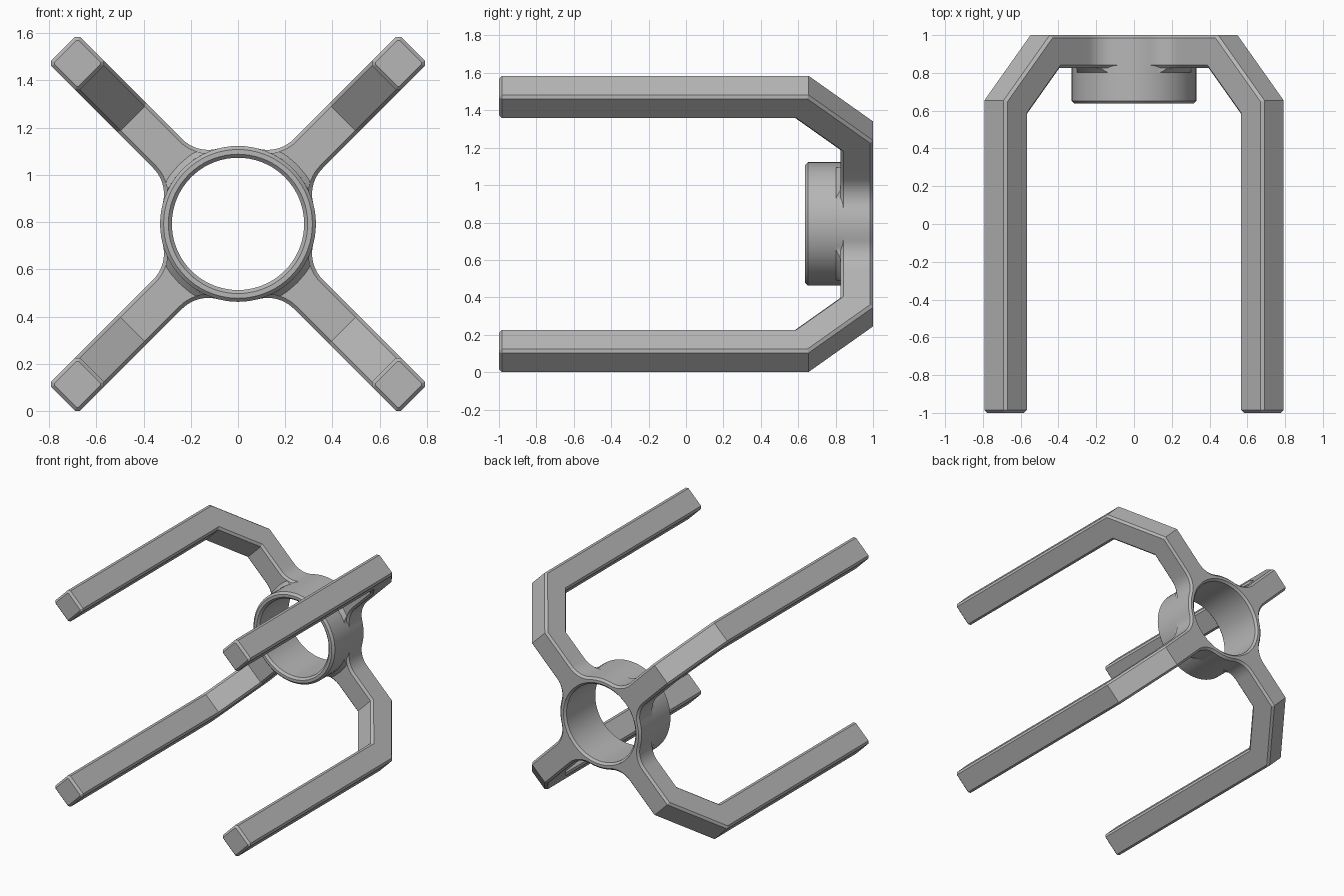
import bpy, bmesh
from math import sin, cos, tan, radians, sqrt, asin, atan2, hypot, pi

cube = bpy.data.objects.get("Cube")
if cube:
    bpy.data.objects.remove(cube, do_unlink=True)

MID_Z = 0.7925            # height of the hub axis
H, C = 0.087, 0.015       # half thickness of the bars, chamfer size
R, BORE = 0.33, 0.28      # hub radius, bore radius
FILLET = 0.156            # blend between hub and arms
ARM_R = 0.5               # radius where arms leave the hub plate
PLATE_Y = 0.913           # middle of the hub plate
FRONT, BACK = PLATE_Y - H, PLATE_Y + H

grey = bpy.data.materials.new("plain_grey")
grey.use_nodes = True
grey.diffuse_color = (0.47, 0.47, 0.47, 1)
grey.node_tree.nodes["Principled BSDF"].inputs["Base Color"].default_value = grey.diffuse_color


def place(r, t, y, angle):
    """Point at distance r along an arm direction and t across it."""
    return (r * cos(angle) - t * sin(angle), y, r * sin(angle) + t * cos(angle) + MID_Z)


def skin(bm, loops, skip=lambda i: False):
    """Join equally long closed loops of points with quads."""
    rows = [[bm.verts.new(p) for p in loop] for loop in loops]
    n = len(rows[0])
    for a, b in zip(rows, rows[1:]):
        for i in range(n):
            if not skip(i):
                j = (i + 1) % n
                bm.faces.new((a[i], a[j], b[j], b[i]))
    return rows


def finish(bm, name):
    bmesh.ops.remove_doubles(bm, verts=bm.verts, dist=0.0002)
    bmesh.ops.recalc_face_normals(bm, faces=bm.faces)
    mesh = bpy.data.meshes.new(name)
    bm.to_mesh(mesh)
    bm.free()
    mesh.materials.append(grey)
    obj = bpy.data.objects.new(name, mesh)
    bpy.context.collection.objects.link(obj)
    bpy.ops.object.select_all(action="DESELECT")
    obj.select_set(True)
    bpy.context.view_layer.objects.active = obj
    bpy.ops.object.shade_smooth_by_angle(angle=radians(30))
    return obj


def arm_outline(inset):
    """One quarter of the hub outline as (r, t) points, from -t to +t."""
    cr = sqrt((R + FILLET) ** 2 - (H + FILLET) ** 2)
    ct = H + FILLET
    sweep = pi / 2 - asin(ct / (R + FILLET))
    rad = FILLET + inset
    half = [(ARM_R, 0), (ARM_R, H - inset)]
    for i in range(11):
        a = -pi / 2 - sweep * i / 10
        half.append((cr + rad * cos(a), ct + rad * sin(a)))
    start = atan2(ct, cr)
    for i in range(1, 4):
        a = start + (pi / 4 - start) * i / 3
        half.append(((R - inset) * cos(a), (R - inset) * sin(a)))
    mirrored = [(r, -t) for r, t in reversed(half[1:-1])]
    return mirrored + half


QUARTER = len(arm_outline(0))
TIP = QUARTER // 2        # index near the arm tip
ANGLES = [pi / 4 + i * pi / 2 for i in range(4)]


def hub_loop(inset, y):
    return [place(r, t, y, a) for a in ANGLES for r, t in arm_outline(inset)]


def hub_ring(radius, y):
    """Circle whose points line up with the hub outline."""
    loop = []
    for a in ANGLES:
        for r, t in arm_outline(C):
            k = radius / hypot(r, t)
            loop.append(place(r * k, t * k, y, a))
    return loop


# Hub plate with chamfered, filleted outline
bm = bmesh.new()
tip = arm_outline(0).index((ARM_R, 0))
skin(bm, [hub_loop(C, FRONT), hub_loop(0, FRONT + C), hub_loop(0, BACK - C), hub_loop(C, BACK)],
     skip=lambda i: i % QUARTER in (tip - 1, tip))
skin(bm, [hub_ring(BORE + C + 0.005, FRONT), hub_loop(C, FRONT)])
skin(bm, [hub_loop(C, BACK), hub_ring(BORE + C, BACK)])


# Bent arms: chamfered square section swept along a mitred path
def section(half, c):
    quad = [(half, half - c), (half - c, half)]
    pts = []
    for _ in range(4):
        pts += quad
        quad = [(-t, u) for u, t in quad]
    return pts


MITRE = tan(radians(22.5))
path = [  # centre radius, centre y, thickness direction, section
    (ARM_R, PLATE_Y, (0, 1), section(H, C)),
    (0.667, PLATE_Y, (MITRE, 1), section(H, C)),
    (0.961, 0.619, (1, MITRE), section(H, C)),
    (0.961, C - 1, (1, 0), section(H, C)),
    (0.961, -1, (1, 0), section(H - C, C * 0.4)),
]
for a in ANGLES:
    loops = [[place(r + u * dr, t, y + u * dy, a) for u, t in sec]
             for r, y, (dr, dy), sec in path]
    bm.faces.new(skin(bm, loops)[-1])
finish(bm, "four_arm_frame")

# Tubular socket through the hub, chamfered at its rims
bm = bmesh.new()
socket_y = 0.637
profile = [(R, FRONT + C), (R, socket_y + C), (R - C, socket_y), (BORE + C, socket_y),
           (BORE, socket_y + C), (BORE, BACK - C), (BORE + C, BACK)]
steps = 72
skin(bm, [[place(r, 0, y, 2 * pi * i / steps) for i in range(steps)] for r, y in profile])
finish(bm, "hub_socket")

# Small sloped collar where the arms meet the socket
bm = bmesh.new()
size = 0.024
inner, slope, base = [], [], []
for a in ANGLES:
    for r, t in arm_outline(C):
        d = hypot(r, t)
        k = min(max(d - R, 0), size)
        s = (R + k) / d
        top = FRONT - size
        inner.append(place(r * R / d, t * R / d, top, a))
        slope.append(place(r * s, t * s, top + k, a))
        base.append(place(r * s, t * s, FRONT, a))
skin(bm, [inner, slope, base])
finish(bm, "socket_collar")
